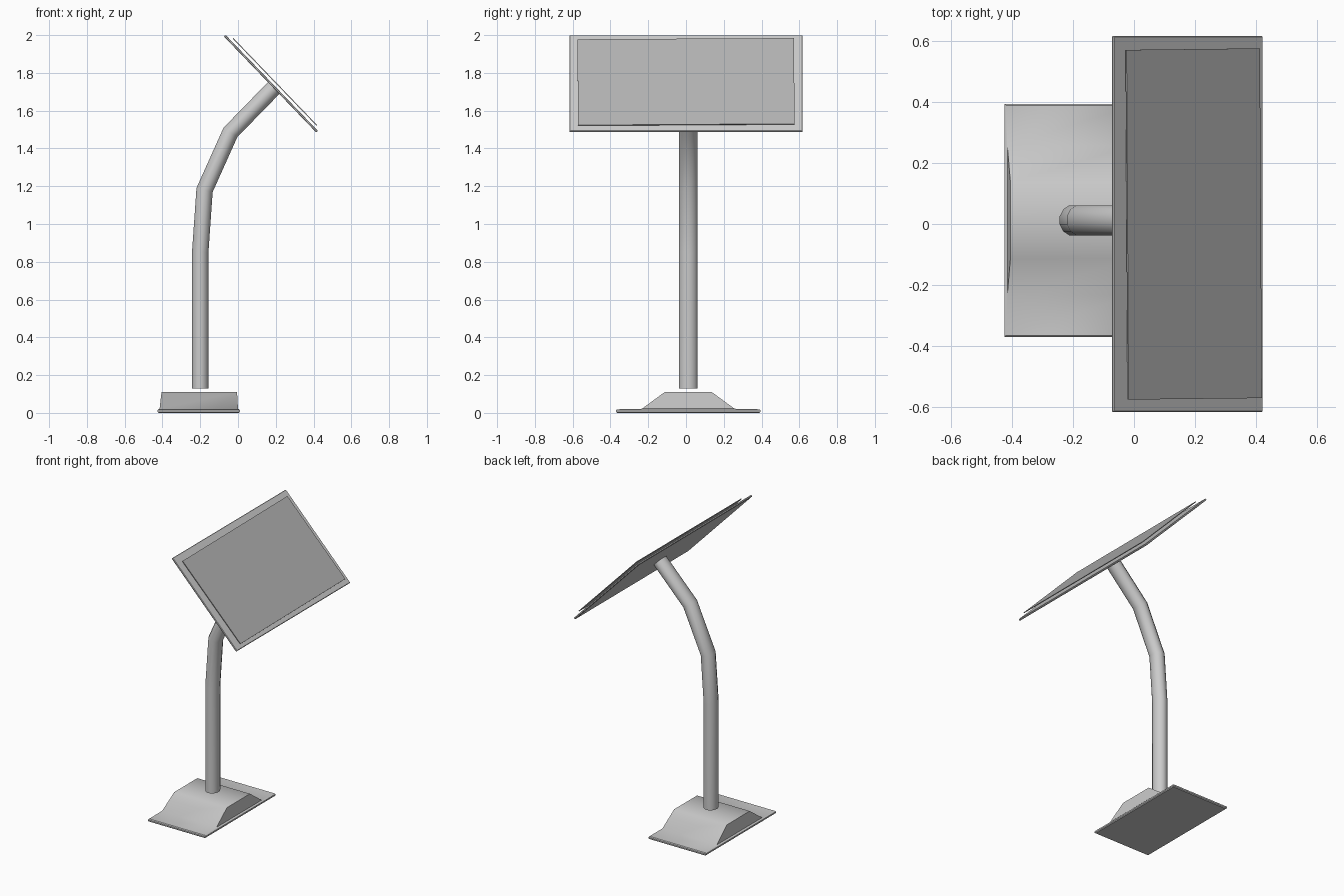
import bpy, bmesh, math
from mathutils import Vector, Matrix

cube = bpy.data.objects.get("Cube")
if cube:
    bpy.data.objects.remove(cube, do_unlink=True)


def make_material(name, grey):
    mat = bpy.data.materials.new(name)
    mat.use_nodes = True
    colour = (grey, grey, grey, 1)
    mat.diffuse_color = colour
    mat.node_tree.nodes["Principled BSDF"].inputs["Base Color"].default_value = colour
    return mat


metal = make_material("light grey metal", 0.6)
glass = make_material("mid grey screen", 0.46)


def make_object(name, bm, mat, angle):
    bmesh.ops.recalc_face_normals(bm, faces=bm.faces)
    mesh = bpy.data.meshes.new(name)
    bm.to_mesh(mesh)
    bm.free()
    obj = bpy.data.objects.new(name, mesh)
    bpy.context.collection.objects.link(obj)
    mesh.materials.append(mat)
    bpy.ops.object.select_all(action="DESELECT")
    obj.select_set(True)
    bpy.context.view_layer.objects.active = obj
    bpy.ops.object.shade_smooth_by_angle(angle=math.radians(angle))
    return obj


def loft(rings):
    """Skin a stack of equal rings and cap both ends."""
    bm = bmesh.new()
    loops = [[bm.verts.new(p) for p in ring] for ring in rings]
    count = len(loops[0])
    for low, high in zip(loops, loops[1:]):
        for i in range(count):
            j = (i + 1) % count
            bm.faces.new((low[i], low[j], high[j], high[i]))
    bm.faces.new(loops[0][::-1])
    bm.faces.new(loops[-1])
    return bm


MID_Y = 0.012

# Foot: thin flange with sloping shoulders (x min, x max, half depth, height)
foot_steps = [
    (-0.42, 0.005, 0.377, 0),
    (-0.425, 0.01, 0.382, 0.005),
    (-0.425, 0.01, 0.382, 0.014),
    (-0.42, 0.005, 0.377, 0.019),
    (-0.415, 0.0, 0.245, 0.022),
    (-0.405, -0.005, 0.125, 0.11),
]
foot = [[(x0, MID_Y - h, z), (x1, MID_Y - h, z), (x1, MID_Y + h, z), (x0, MID_Y + h, z)]
        for x0, x1, h, z in foot_steps]
make_object("foot", loft(foot), metal, 40)

# Pole: round tube mitred along a bent path, floating just above the foot
path = [Vector((x, MID_Y, z)) for x, z in
        [(-0.2, 0.13), (-0.2, 0.85), (-0.177, 1.18), (-0.04, 1.485), (0.192, 1.723)]]
SIDES = 12
rings = []
for i, point in enumerate(path):
    before = (point - path[i - 1]).normalized() if i else Vector((0, 0, 1))
    after = (path[i + 1] - point).normalized() if i + 1 < len(path) else before
    tangent = (before + after).normalized()
    side = Vector((tangent.z, 0, -tangent.x)) / tangent.dot(before)
    rings.append([point + side * 0.045 * math.cos(a) + Vector((0, 0.051 * math.sin(a), 0))
                  for a in (math.tau * (k + 0.5) / SIDES for k in range(SIDES))])
make_object("pole", loft(rings), metal, 45)

# Panel and screen: slabs in the tilted frame (x down the slope, z outwards)
tilt = Matrix.Rotation(math.radians(46.1), 4, "Y")


def slab(name, centre, size, twist, mat, bevel):
    bm = bmesh.new()
    bmesh.ops.create_cube(bm, size=1)
    bmesh.ops.scale(bm, vec=size, verts=bm.verts)
    if bevel:
        bmesh.ops.bevel(bm, geom=bm.edges[:], offset=bevel, segments=1, affect="EDGES")
    bm.transform(tilt @ Matrix.Translation(centre) @ Matrix.Rotation(twist, 4, "Z"))
    return make_object(name, bm, mat, 30)


slab("panel", (-1.135, 0, 1.334), (0.706, 1.232, 0.012), 0, metal, 0.003)
slab("screen", (-1.127, 0, 1.356), (0.63, 1.146, 0.005), 0.008, glass, 0)
